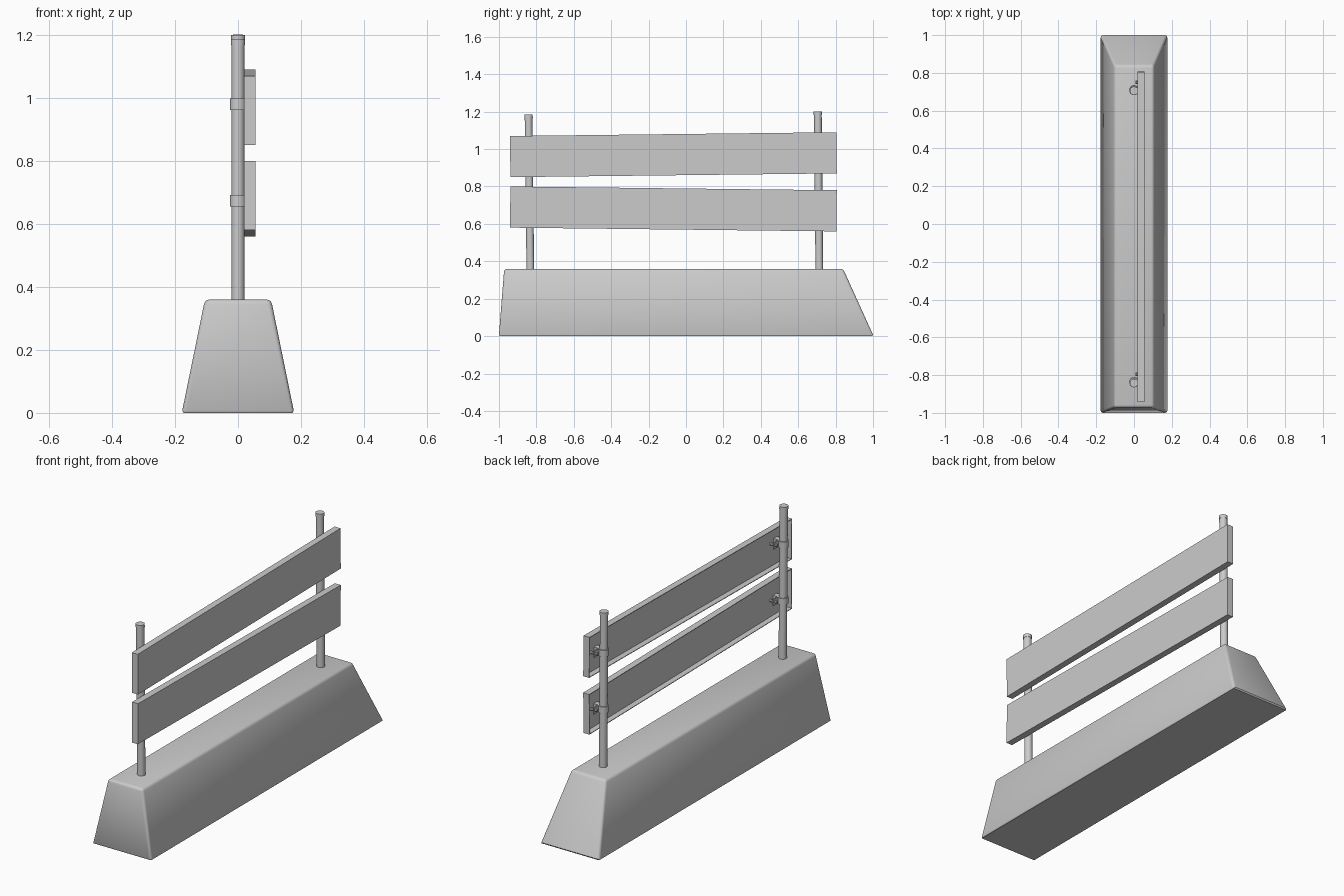
import bpy, bmesh, math
from mathutils import Vector, Matrix

if "Cube" in bpy.data.objects:
    bpy.data.objects.remove(bpy.data.objects["Cube"])


def finish(name, bm, smooth=True):
    bmesh.ops.recalc_face_normals(bm, faces=bm.faces)
    me = bpy.data.meshes.new(name)
    bm.to_mesh(me)
    bm.free()
    ob = bpy.data.objects.new(name, me)
    bpy.context.collection.objects.link(ob)
    if smooth:
        bpy.context.view_layer.objects.active = ob
        ob.select_set(True)
        bpy.ops.object.shade_smooth_by_angle(angle=math.radians(35))
        ob.select_set(False)
    return ob


def add_box(bm, size, centre):
    return bmesh.ops.create_cube(
        bm, size=1, matrix=Matrix.Translation(centre) @ Matrix.Diagonal((*size, 1)))


def add_cylinder(bm, start, end, radius, sides=20):
    a, b = Vector(start), Vector(end)
    rot = (b - a).to_track_quat('Z', 'Y').to_matrix().to_4x4()
    bmesh.ops.create_cone(bm, cap_ends=True, segments=sides, radius1=radius, radius2=radius,
                          depth=(b - a).length, matrix=Matrix.Translation((a + b) / 2) @ rot)


# Tapered concrete base: steep front end, sloping back end
bm = bmesh.new()
rings = []
for z, hx, y0, y1 in ((0, 0.173, -0.995, 0.995), (0.007, 0.177, -1.0, 1.0), (0.36, 0.105, -0.972, 0.84)):
    rings.append([bm.verts.new(p) for p in
                  ((-hx, y0, z), (hx, y0, z), (hx, y1, z), (-hx, y1, z))])
bm.faces.new(rings[0][::-1])
bm.faces.new(rings[2])
for low, high in zip(rings, rings[1:]):
    for i in range(4):
        j = (i + 1) % 4
        bm.faces.new((low[i], low[j], high[j], high[i]))
soft = [e for e in bm.edges if max(v.co.z for v in e.verts) > 0.1]
bmesh.ops.bevel(bm, geom=soft, offset=0.014, segments=3, profile=0.5, affect='EDGES')
finish("concrete_base", bm)

# Two slightly leaning posts with caps
posts = {"front": ((0, -0.832, 0.33), (0, -0.842, 1.185)),
         "back": ((0, 0.713, 0.33), (0, 0.705, 1.2))}
for side, (foot, top) in posts.items():
    foot, top = Vector(foot), Vector(top)
    up = (top - foot).normalized()
    bm = bmesh.new()
    add_cylinder(bm, foot, top - up * 0.016, 0.0205)
    finish(side + "_post", bm)
    bm = bmesh.new()
    add_cylinder(bm, top - up * 0.018, top, 0.0225)
    finish(side + "_post_cap", bm)

# Two tilted tray-shaped boards, open at the back
boards = {"upper": (0.97, 0.0115, 0.98), "lower": (0.68, -0.0115, 0.673)}
for level, (zc, tilt, clamp_z) in boards.items():
    bm = bmesh.new()
    add_box(bm, (0.036, 1.745, 0.22), (0, 0, 0))
    back = min(bm.faces, key=lambda f: f.calc_center_median().x)
    bmesh.ops.inset_region(bm, faces=[back], thickness=0.005)
    bmesh.ops.translate(bm, verts=back.verts, vec=(0, 0, 0))
    walls = bmesh.ops.extrude_discrete_faces(bm, faces=[back])
    bmesh.ops.translate(bm, verts=walls["faces"][0].verts, vec=(0.031, 0, 0))
    board = finish(level + "_board", bm, smooth=False)
    board.location = (0.037, -0.0675, zc)
    board.rotation_euler.x = tilt

    # Clamps: collar, bracket to the board, side flange and bolt
    for side, (foot, top) in posts.items():
        t = (clamp_z - foot[2]) / (top[2] - foot[2])
        y = foot[1] + t * (top[1] - foot[1])
        h = 0.018
        bm = bmesh.new()
        add_cylinder(bm, (0, y, clamp_z - h), (0, y, clamp_z + h), 0.0255)
        add_box(bm, (0.03, 0.03, 2 * h), (0.036, y, clamp_z))
        add_box(bm, (0.006, 0.06, 2 * h), (0.022, y + 0.025, clamp_z))
        add_cylinder(bm, (0.008, y + 0.042, clamp_z), (0.051, y + 0.042, clamp_z), 0.007, 8)
        finish(f"{level}_{side}_clamp", bm)
